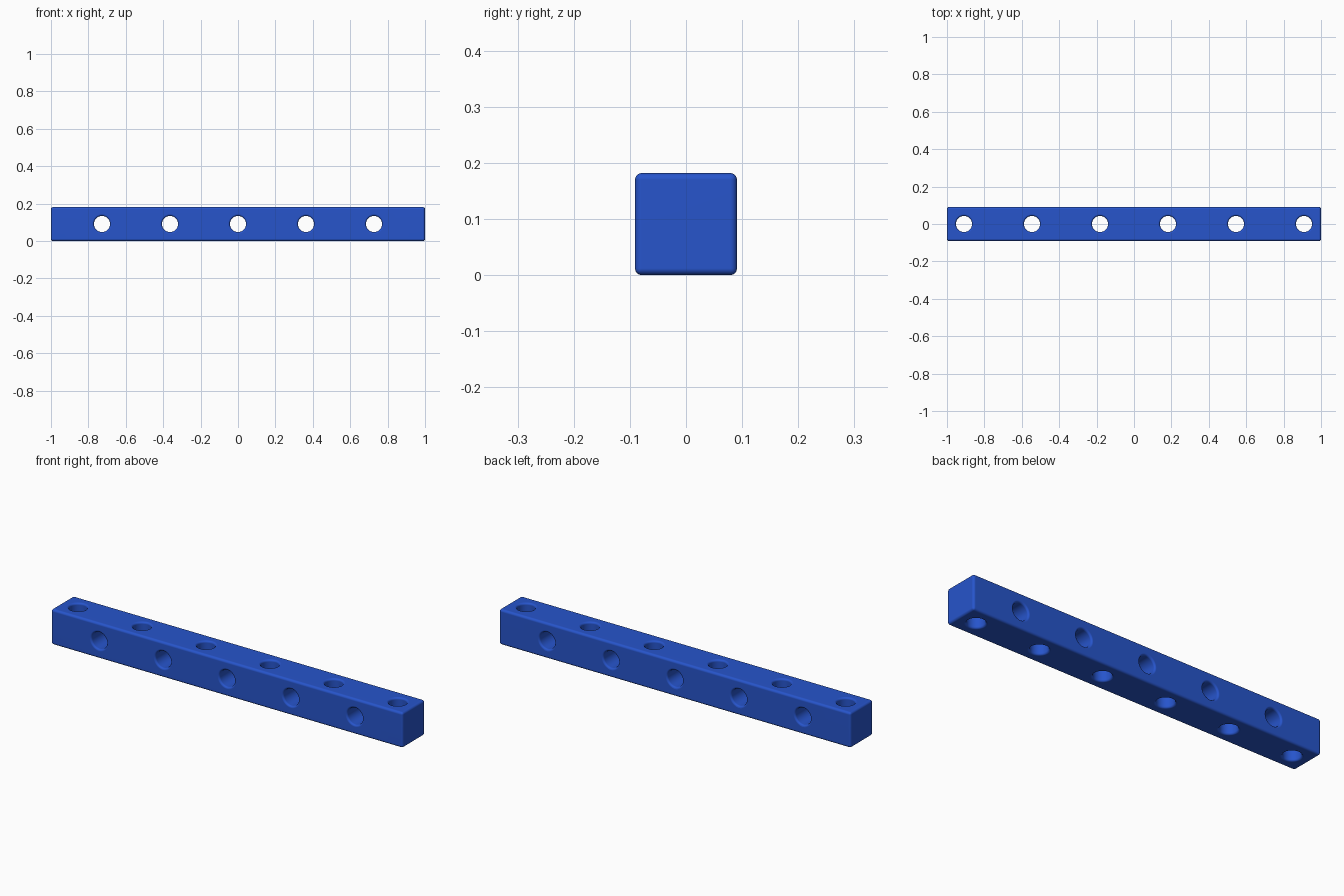
import bpy, bmesh
from math import pi, sin, cos
from mathutils import Matrix

if "Cube" in bpy.data.objects:
    bpy.data.objects.remove(bpy.data.objects["Cube"])

W = 2 / 11            # beam thickness; hole pitch is 2 * W
H = W / 2
R, LIP = 0.043, 0.010  # hole radius and rounded lip
SIDES, STEPS = 48, 4

# Bar with rounded edges
bm = bmesh.new()
bmesh.ops.create_cube(bm, size=1, matrix=Matrix.Translation((0, 0, H)) @ Matrix.Diagonal((2, W, W, 1)))
bmesh.ops.bevel(bm, geom=bm.edges[:], offset=0.012, offset_type='OFFSET',
                segments=4, profile=0.5, affect='EDGES')
mesh = bpy.data.meshes.new("drilled_beam")
bm.to_mesh(mesh)
bm.free()
beam = bpy.data.objects.new("drilled_beam", mesh)
bpy.context.collection.objects.link(beam)

# Hole profile: straight bore that flares into a rounded lip at both faces
upper = [(R + LIP * (1 - cos(a)), H - LIP + LIP * sin(a))
         for a in (pi / 2 * i / STEPS for i in range(STEPS + 1))] + [(R + LIP, H + 0.03)]
profile = [(r, -z) for r, z in reversed(upper)] + upper


def add_hole(bm, matrix):
    rings = [[bm.verts.new(matrix @ Matrix.Rotation(2 * pi * k / SIDES, 4, 'Z')
                           @ Matrix.Translation((r, 0, z)).to_translation())
              for k in range(SIDES)] for r, z in profile]
    for lo, hi in zip(rings, rings[1:]):
        for k in range(SIDES):
            n = (k + 1) % SIDES
            bm.faces.new((lo[k], lo[n], hi[n], hi[k]))
    bm.faces.new(rings[0][::-1])
    bm.faces.new(rings[-1])


# Six vertical holes alternate with five cross holes
bm = bmesh.new()
for i in range(11):
    place = Matrix.Translation(((i - 5) * W, 0, H))
    add_hole(bm, place if i % 2 == 0 else place @ Matrix.Rotation(pi / 2, 4, 'X'))
mesh = bpy.data.meshes.new("hole_cutter")
bm.to_mesh(mesh)
bm.free()
cutter = bpy.data.objects.new("hole_cutter", mesh)
cutter.hide_render = True
bpy.context.collection.objects.link(cutter)

# Drill the beam, then drop the cutter
cut = beam.modifiers.new("holes", 'BOOLEAN')
cut.operation, cut.solver, cut.object = 'DIFFERENCE', 'EXACT', cutter
bpy.context.view_layer.objects.active = beam
beam.select_set(True)
bpy.ops.object.modifier_apply(modifier=cut.name)
bpy.data.objects.remove(cutter)

# Smooth rounded edges and bores, flat large faces
bpy.ops.object.shade_smooth_by_angle(angle=pi / 6)
beam.modifiers.new("face_normals", 'WEIGHTED_NORMAL').keep_sharp = True

blue = bpy.data.materials.new("blue_plastic")
blue.diffuse_color = (0.02, 0.09, 0.60, 1)
blue.use_nodes = True
blue.node_tree.nodes["Principled BSDF"].inputs["Base Color"].default_value = blue.diffuse_color
beam.data.materials.clear()
beam.data.materials.append(blue)
